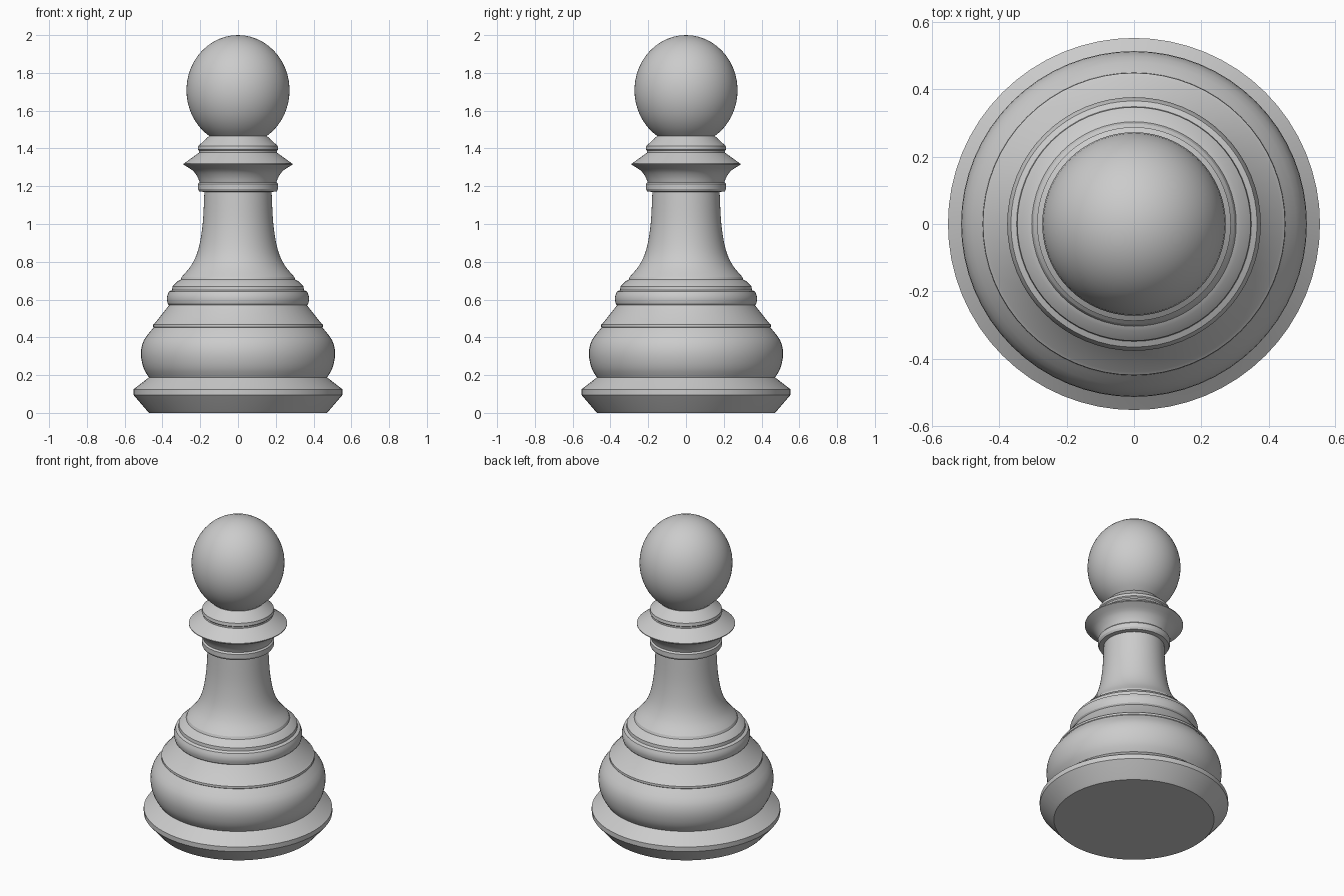
import bpy, bmesh
from math import sin, cos, pi, asin, radians

if "Cube" in bpy.data.objects:
    bpy.data.objects.remove(bpy.data.objects["Cube"])

SEGMENTS = 64


def spline(points, steps=3):
    """Smooth a short list of (radius, height) points (Catmull-Rom)."""
    p = [points[0]] + points + [points[-1]]
    out = []
    for i in range(1, len(p) - 2):
        a, b, c, d = p[i - 1:i + 3]
        for s in range(steps):
            t = s / steps
            out.append(tuple(0.5 * (2 * b[k] + (c[k] - a[k]) * t
                       + (2 * a[k] - 5 * b[k] + 4 * c[k] - d[k]) * t ** 2
                       + (3 * b[k] - a[k] - 3 * c[k] + d[k]) * t ** 3) for k in (0, 1)))
    return out + [points[-1]]


def lathe(name, profile):
    """Spin a (radius, height) profile listed from bottom to top around z."""
    bm = bmesh.new()
    rings = []
    for r, z in profile:
        if r < 1e-5:
            rings.append([bm.verts.new((0, 0, z))] * SEGMENTS)
        else:
            rings.append([bm.verts.new((r * cos(2 * pi * i / SEGMENTS),
                                        r * sin(2 * pi * i / SEGMENTS), z))
                          for i in range(SEGMENTS)])
    for low, high in zip(rings, rings[1:]):
        for i in range(SEGMENTS):
            j = (i + 1) % SEGMENTS
            corners = list(dict.fromkeys((low[i], low[j], high[j], high[i])))
            bm.faces.new(corners)
    mesh = bpy.data.meshes.new(name)
    bm.to_mesh(mesh)
    bm.free()
    obj = bpy.data.objects.new(name, mesh)
    bpy.context.collection.objects.link(obj)
    bpy.ops.object.select_all(action='DESELECT')
    obj.select_set(True)
    bpy.context.view_layer.objects.active = obj
    bpy.ops.object.shade_smooth_by_angle(angle=radians(25))


# Foot: flat underside with a flared rim
lathe("foot", [(0, 0), (0.47, 0), (0.482, 0.012), (0.553, 0.095), (0.553, 0.125),
               (0.478, 0.183), (0.472, 0.188)])

# Rounded belly, with a thin band and sloping shoulder above it
lathe("belly", spline([(0.472, 0.188), (0.501, 0.24), (0.514, 0.315),
                       (0.498, 0.385), (0.447, 0.452)])
      + [(0.45, 0.455), (0.449, 0.468), (0.44, 0.475), (0.365, 0.57)])

# Two stacked rings at the foot of the stem
lathe("lower_rings", [(0.365, 0.57), (0.372, 0.578)]
      + spline([(0.372, 0.578), (0.377, 0.61), (0.366, 0.642)], 2)[1:]
      + [(0.349, 0.65), (0.347, 0.67), (0.318, 0.698), (0.304, 0.705), (0.298, 0.72)])

# Concave stem
lathe("stem", spline([(0.298, 0.72), (0.245, 0.785), (0.209, 0.87),
                      (0.187, 1.0), (0.178, 1.17)], 5))

# Collar: small ring, sharp flared disc, and upper ring
lathe("collar", [(0.178, 1.17), (0.205, 1.172), (0.212, 1.185), (0.212, 1.212), (0.203, 1.221)]
      + spline([(0.203, 1.221), (0.215, 1.25), (0.24, 1.283), (0.288, 1.314)])[1:]
      + [(0.288, 1.319), (0.206, 1.378), (0.206, 1.388), (0.213, 1.394),
         (0.21, 1.413), (0.154, 1.465), (0.148, 1.465)])

# Head: slightly tall ball resting on the collar
start = -asin(0.832)
head = []
for i in range(21):
    a = start + (pi / 2 - start) * i / 20
    head.append((0.273 * cos(a), 1.708 + 0.292 * sin(a)))
lathe("head", head)
